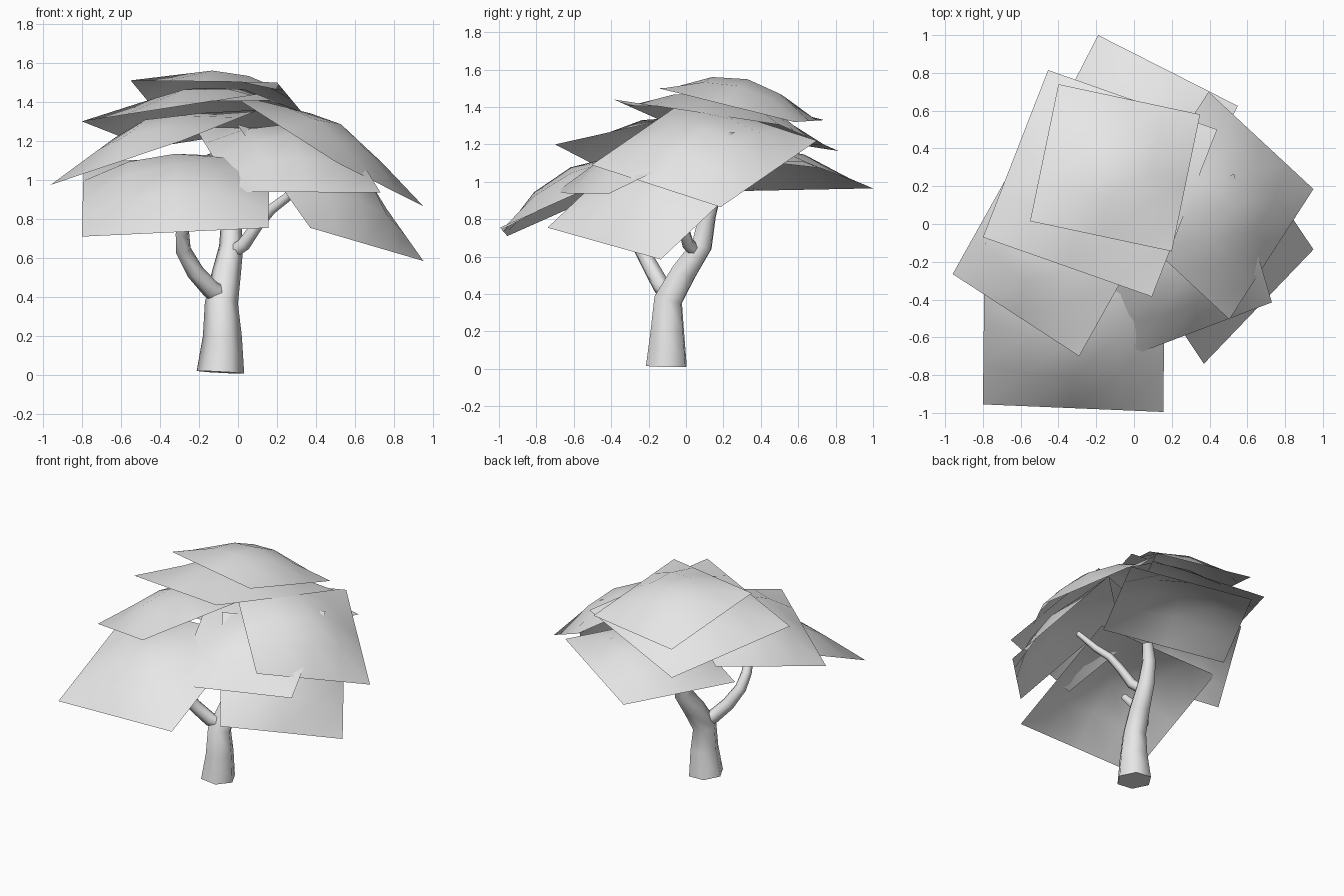
import bpy, bmesh, math
from mathutils import Vector

cube = bpy.data.objects.get("Cube")
if cube:
    bpy.data.objects.remove(cube, do_unlink=True)

# One plain grey for the whole tree
grey = bpy.data.materials.new("plain_grey")
grey.use_nodes = True
grey.diffuse_color = (0.8, 0.8, 0.8, 1)
grey.node_tree.nodes["Principled BSDF"].inputs["Base Color"].default_value = (0.8, 0.8, 0.8, 1)


def add_mesh(name, mesh):
    obj = bpy.data.objects.new(name, mesh)
    bpy.context.collection.objects.link(obj)
    mesh.materials.clear()
    mesh.materials.append(grey)
    bpy.ops.object.select_all(action='DESELECT')
    obj.select_set(True)
    bpy.context.view_layer.objects.active = obj
    bpy.ops.object.shade_smooth_by_angle(angle=math.radians(65))
    return obj


def limb(name, points):
    """Tapered six-sided tube through (x, y, z, radius) points."""
    curve = bpy.data.curves.new(name + "_path", 'CURVE')
    curve.dimensions = '3D'
    curve.bevel_depth = 1
    curve.bevel_resolution = 1
    curve.use_fill_caps = True
    spline = curve.splines.new('POLY')
    spline.points.add(len(points) - 1)
    for p, (x, y, z, r) in zip(spline.points, points):
        p.co = (x, y, z, 1)
        p.radius = r
    temp = bpy.data.objects.new(name + "_path", curve)
    bpy.context.collection.objects.link(temp)
    graph = bpy.context.evaluated_depsgraph_get()
    mesh = bpy.data.meshes.new_from_object(temp.evaluated_get(graph))
    bpy.data.objects.remove(temp, do_unlink=True)
    bm = bmesh.new()
    bm.from_mesh(mesh)
    bmesh.ops.remove_doubles(bm, verts=bm.verts, dist=0.0005)
    bmesh.ops.recalc_face_normals(bm, faces=bm.faces)
    bm.to_mesh(mesh)
    bm.free()
    add_mesh(name, mesh)


def leaf_card(name, a, b, d, steps=4):
    """Square sheet from corner a and its neighbours b and d, puffed up in the middle."""
    a, b, d = Vector(a), Vector(b), Vector(d)
    side, back = b - a, d - a
    normal = side.cross(back).normalized()
    if normal.z < 0:
        side, back, normal = back, side, -normal
    height = 0.18 * (side.length + back.length) / 2
    bm = bmesh.new()
    grid = []
    for i in range(steps + 1):
        for j in range(steps + 1):
            u, v = i / steps, j / steps
            puff = 16 * u * (1 - u) * v * (1 - v)
            grid.append(bm.verts.new(a + side * u + back * v + normal * height * puff))
    row = steps + 1
    for i in range(steps):
        for j in range(steps):
            k = i * row + j
            bm.faces.new((grid[k], grid[k + row], grid[k + row + 1], grid[k + 1]))
    mesh = bpy.data.meshes.new(name)
    bm.to_mesh(mesh)
    bm.free()
    add_mesh(name, mesh)


# Trunk and branches
limb("trunk", [(-.09, -.105, .015, .122), (-.08, -.1, .2, .1), (-.085, -.095, .37, .085),
               (-.06, -.01, .52, .075), (-.035, .085, .66, .062), (-.035, .115, .82, .05),
               (.01, .15, .93, .04)])
limb("right_branch", [(-.09, -.09, .41, .05), (-.14, -.13, .44, .048), (-.22, -.18, .53, .045),
                      (-.28, -.24, .64, .04), (-.285, -.3, .73, .036), (-.25, -.4, .85, .025)])
limb("left_branch", [(-.04, .06, .62, .035), (.03, .01, .67, .035), (.1, -.02, .77, .03),
                     (.17, -.05, .85, .027), (.25, -.1, .91, .024), (.35, -.17, 1.02, .018)])

# Foliage sheets, each given by a corner and its two neighbours
leaf_card("crown_leaf", (-.55, .015, 1.51), (.2, -.145, 1.5), (-.4, .74, 1.33))
leaf_card("upper_leaf", (-.8, -.07, 1.3), (.095, -.385, 1.44), (-.455, .815, 1.165))
leaf_card("right_leaf", (-.96, -.265, .975), (-.29, -.7, 1.2), (-.56, .45, 1.135))
leaf_card("front_right_leaf", (-.8, -.955, .71), (.155, -.995, .755), (-.79, -.1, 1.09))
leaf_card("left_leaf", (.95, .185, .865), (.395, .7, 1.22), (.505, -.505, 1.09))
leaf_card("front_leaf", (-.02, -.7, .94), (.73, -.415, .935), (-.22, -.02, 1.27))
leaf_card("front_left_leaf", (.37, -.74, .755), (.95, -.135, .585), (-.005, -.18, 1.285))
leaf_card("back_leaf", (-.19, 1, .965), (.55, .625, 1.11), (-.576, .25, .95))
